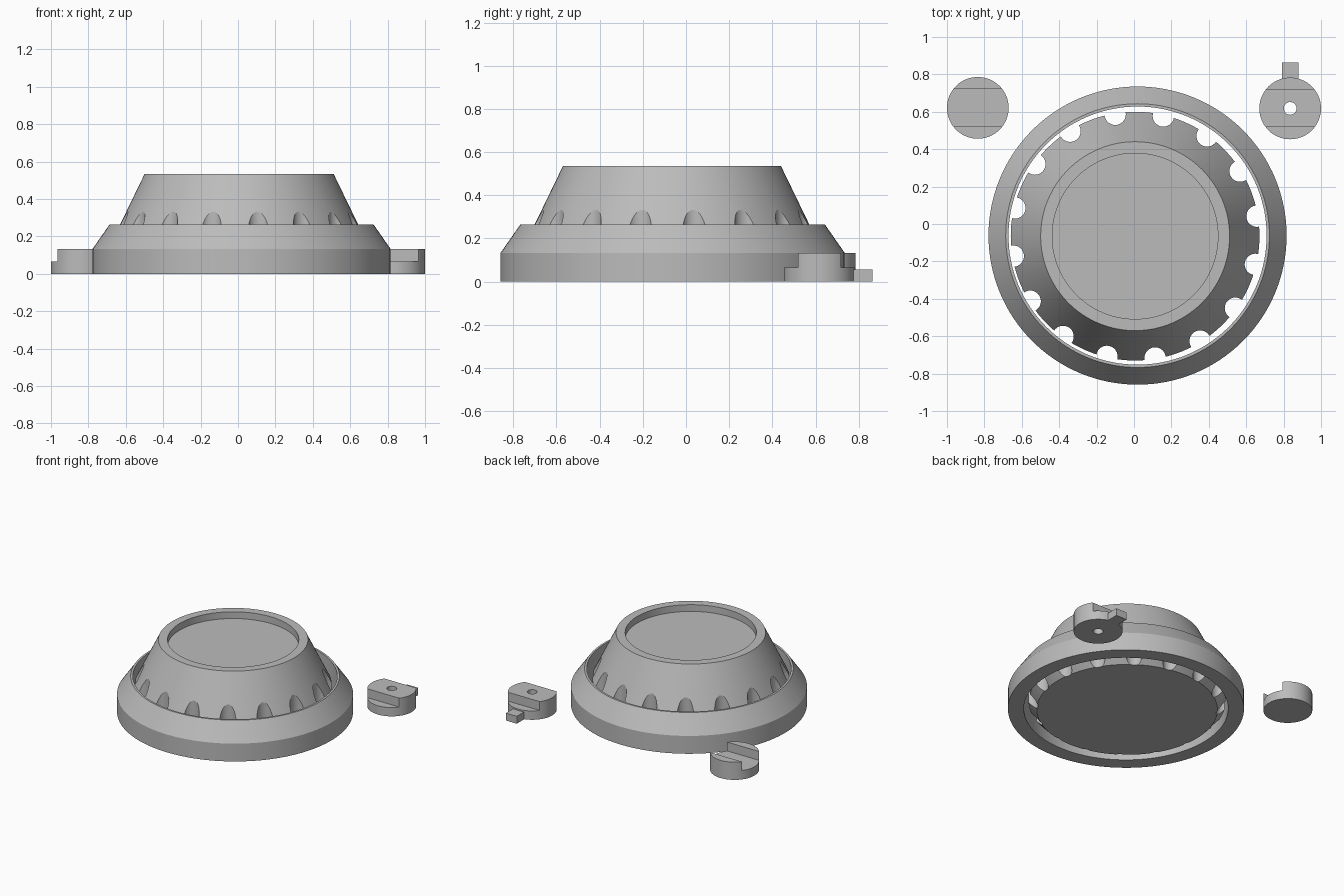
import bpy, bmesh, math

if "Cube" in bpy.data.objects:
    bpy.data.objects.remove(bpy.data.objects["Cube"])

grey = bpy.data.materials.new("plain grey")
grey.diffuse_color = (0.5, 0.5, 0.5, 1)
grey.use_nodes = True
grey.node_tree.nodes["Principled BSDF"].inputs["Base Color"].default_value = grey.diffuse_color


def finish(name, bm, loc, mat=grey):
    bmesh.ops.recalc_face_normals(bm, faces=bm.faces)
    me = bpy.data.meshes.new(name)
    bm.to_mesh(me)
    bm.free()
    me.materials.append(mat)
    ob = bpy.data.objects.new(name, me)
    ob.location = loc
    bpy.context.collection.objects.link(ob)
    return ob


def lathe(name, profile, loc, closed=False, steps=128):
    """Revolve (radius, z) points; open profiles are capped at both ends."""
    bm = bmesh.new()
    rings = [[bm.verts.new((r * math.cos(2 * math.pi * i / steps),
                            r * math.sin(2 * math.pi * i / steps), z))
              for i in range(steps)] for r, z in profile]
    pairs = list(zip(rings, rings[1:]))
    if closed:
        pairs.append((rings[-1], rings[0]))
    else:
        bm.faces.new(rings[0])
        bm.faces.new(rings[-1])
    for a, b in pairs:
        for i in range(steps):
            j = (i + 1) % steps
            bm.faces.new((a[i], a[j], b[j], b[i]))
    return finish(name, bm, loc)


def box(name, lo, hi, loc):
    bm = bmesh.new()
    bmesh.ops.create_cube(bm, size=1)
    for v in bm.verts:
        v.co = [l + (c + 0.5) * (h - l) for c, l, h in zip(v.co, lo, hi)]
    return finish(name, bm, loc)


def cut(ob, cutter):
    mod = ob.modifiers.new(cutter.name, 'BOOLEAN')
    mod.operation = 'DIFFERENCE'
    mod.solver = 'EXACT'
    mod.object = cutter
    bpy.context.view_layer.objects.active = ob
    bpy.ops.object.modifier_apply(modifier=mod.name)
    bpy.data.objects.remove(cutter)


def smooth(ob):
    bpy.ops.object.select_all(action='DESELECT')
    ob.select_set(True)
    bpy.context.view_layer.objects.active = ob
    bpy.ops.object.shade_smooth_by_angle(angle=math.radians(20))


# outer ring with a sloped shoulder
ring = lathe("outer_ring", [(0.69, 0), (0.797, 0), (0.797, 0.133), (0.705, 0.265),
                            (0.69, 0.265)], (0.019, -0.062, 0), closed=True)

# conical dial with a recessed top
dial_loc = (0.006, -0.065, 0)
dial = lathe("dial", [(0.61, 0), (0.665, 0.06), (0.665, 0.205), (0.505, 0.535),
                      (0.443, 0.535), (0.443, 0.485)], dial_loc)

# finger flutes around the dial edge
bm = bmesh.new()
for k in range(16):
    a = math.radians(9.3 + 22.5 * k)
    new = bmesh.ops.create_cone(bm, cap_ends=True, segments=32, radius1=0.057,
                                radius2=0.057, depth=0.6)["verts"]
    bmesh.ops.translate(bm, verts=new, vec=(0.66 * math.cos(a), 0.66 * math.sin(a), 0.15))
cut(dial, finish("flutes", bm, dial_loc))

# grooved disc: channel along x
left = (-0.835, 0.621, 0)
groove_disc = lathe("groove_disc", [(0.165, 0), (0.165, 0.132)], left, steps=64)
cut(groove_disc, box("channel", (-0.3, -0.1, 0.066), (0.3, 0.1, 0.3), left))

# tongue disc: raised strip along x, with a centre hole
right = (0.835, 0.618, 0)
tongue_disc = lathe("tongue_disc", [(0.165, 0), (0.165, 0.132)], right, steps=64)
for s in (-1, 1):
    y0, y1 = sorted((s * 0.1, s * 0.3))
    cut(tongue_disc, box("step", (-0.3, y0, 0.066), (0.3, y1, 0.3), right))
cut(tongue_disc, lathe("hole", [(0.034, -0.1), (0.034, 0.3)], right, steps=32))

# small tab behind the tongue disc
box("tab", (-0.045, 0.13, 0), (0.045, 0.246, 0.055), right)

for ob in (ring, dial, groove_disc, tongue_disc):
    smooth(ob)
